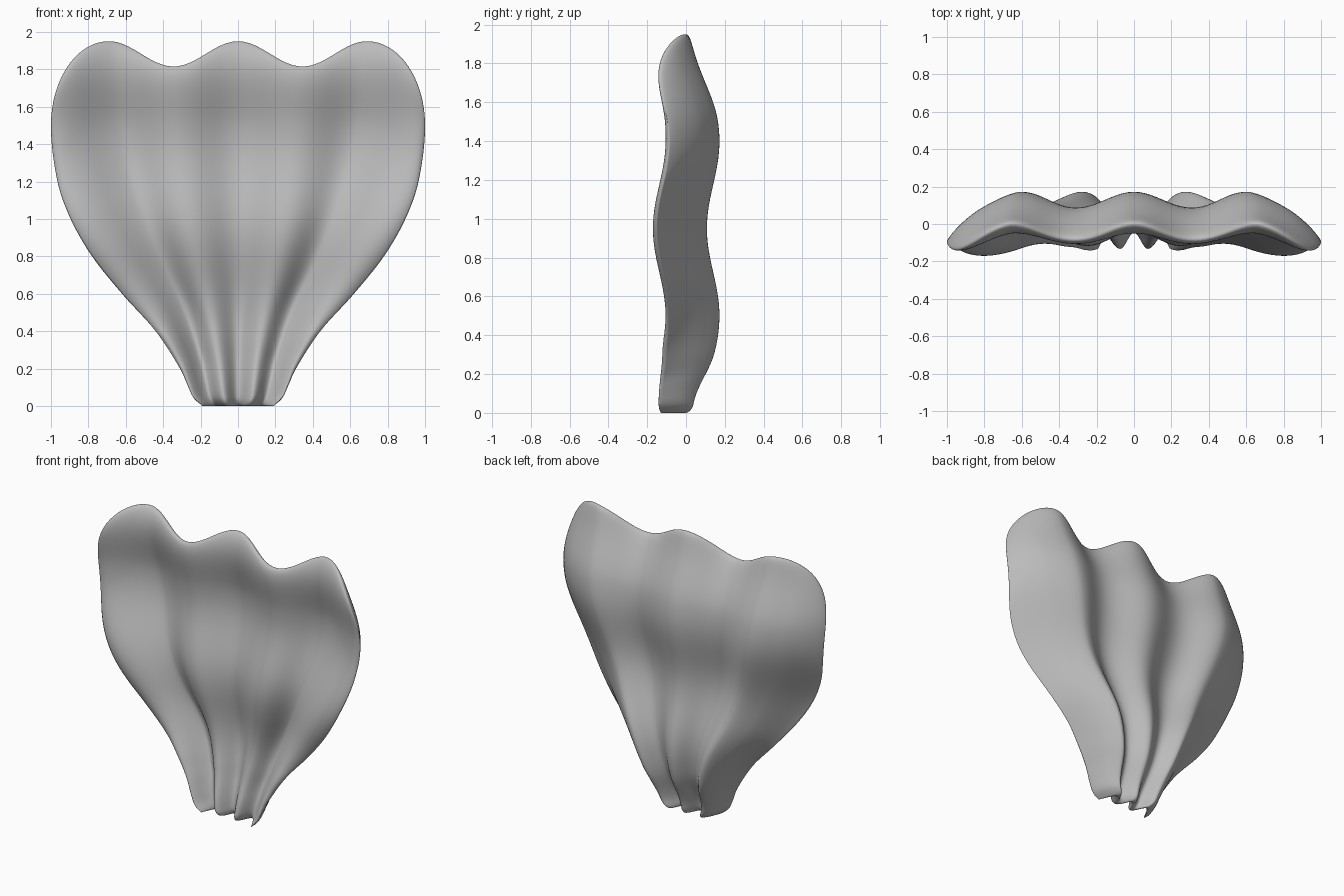
import bpy, bmesh, math

cube = bpy.data.objects.get("Cube")
if cube:
    bpy.data.objects.remove(cube, do_unlink=True)

COLS, ROWS = 96, 72
CREST = 0.65          # position of the outer fold crest across the petal
THICK = 0.07          # half thickness
# (height, half width) down the side edge
SIDE = [(0, 0.19), (0.04, 0.235), (0.1, 0.265), (0.2, 0.31), (0.4, 0.44), (0.6, 0.62),
        (0.8, 0.78), (1.0, 0.895), (1.2, 0.965), (1.5, 1.0)]


def smooth(a, b, x):
    t = max(0.0, min(1.0, (x - a) / (b - a)))
    return t * t * (3 - 2 * t)


def half_width(z):
    """Smooth curve through the side points."""
    n = len(SIDE)
    i = max(k for k in range(n - 1) if SIDE[k][0] <= z + 1e-9)

    def slope(k):
        a, b = SIDE[max(k - 1, 0)], SIDE[min(k + 1, n - 1)]
        return (b[1] - a[1]) / (b[0] - a[0])
    (z0, w0), (z1, w1) = SIDE[i], SIDE[i + 1]
    h = z1 - z0
    t = (z - z0) / h
    m1 = 0.0 if i + 1 == n - 1 else slope(i + 1)
    return ((2*t**3 - 3*t*t + 1) * w0 + (t**3 - 2*t*t + t) * h * slope(i)
            + (3*t*t - 2*t**3) * w1 + (t**3 - t*t) * h * m1)


def top_height(u):
    """Scalloped rim with rounded shoulders."""
    a = abs(u)
    if a < 0.69:
        return 1.8825 + 0.0675 * math.cos(2 * math.pi * a / 0.69)
    return 1.5 + 0.45 * math.sqrt(max(0.0, 1 - ((a - 0.69) / 0.31) ** 2))


def rounding(d, r):
    return math.sqrt(max(0.0, 1 - (1 - min(d / r, 1.0)) ** 2))


def point(u, v, side):
    a = abs(u)
    z = v * top_height(u)
    x = u * half_width(min(v, 1.0) * 1.5)
    # Lengthwise folds, then the forward curl of the outer edges
    fold = -0.0425 * (1 - math.cos(2 * math.pi * min(a, CREST) / CREST))
    if a > CREST:
        fold -= 0.19 * ((a - CREST) / (1 - CREST)) ** 1.5 * (0.65 + 0.35 * smooth(0, 0.4, z))
    # S-shaped wave up the height, leaning forward at both ends
    wave = 0.07 + 0.0325 * math.cos(2 * math.pi * (z - 0.5) / 0.9)
    lean = -0.045 * (smooth(1.5, 1.95, z) + 1 - smooth(0, 0.3, z))
    t = THICK * rounding(1 - a, 0.16) * rounding(1 - v, 0.2) * rounding(v, 0.025)
    t *= 0.6 + 0.4 * smooth(0, 0.35, z)
    return (x, fold + wave + lean + side * t, z)


# Petal shell: front and back sheets sharing one rim
us = [math.sin(math.pi * (i / COLS - 0.5)) for i in range(COLS + 1)]
vs = [(1 - math.cos(math.pi * j / ROWS)) / 2 for j in range(ROWS + 1)]
bm = bmesh.new()
sheets = {}
for side in (-1, 1):
    for i, u in enumerate(us):
        for j, v in enumerate(vs):
            rim = i in (0, COLS) or j in (0, ROWS)
            if rim and side == 1:
                sheets[side, i, j] = sheets[-1, i, j]
            else:
                sheets[side, i, j] = bm.verts.new(point(u, v, side))
for side in (-1, 1):
    for i in range(COLS):
        for j in range(ROWS):
            ring = [sheets[side, i + a, j + b] for a, b in ((0, 0), (1, 0), (1, 1), (0, 1))]
            bm.faces.new(ring if side == -1 else ring[::-1])
bmesh.ops.recalc_face_normals(bm, faces=bm.faces)
mesh = bpy.data.meshes.new("petal")
bm.to_mesh(mesh)
bm.free()
petal = bpy.data.objects.new("petal", mesh)
bpy.context.collection.objects.link(petal)
for poly in mesh.polygons:
    poly.use_smooth = True

# Plain grey finish
grey = bpy.data.materials.new("plain grey")
grey.use_nodes = True
colour = (0.5, 0.5, 0.5, 1)
grey.diffuse_color = colour
grey.node_tree.nodes["Principled BSDF"].inputs["Base Color"].default_value = colour
mesh.materials.append(grey)
